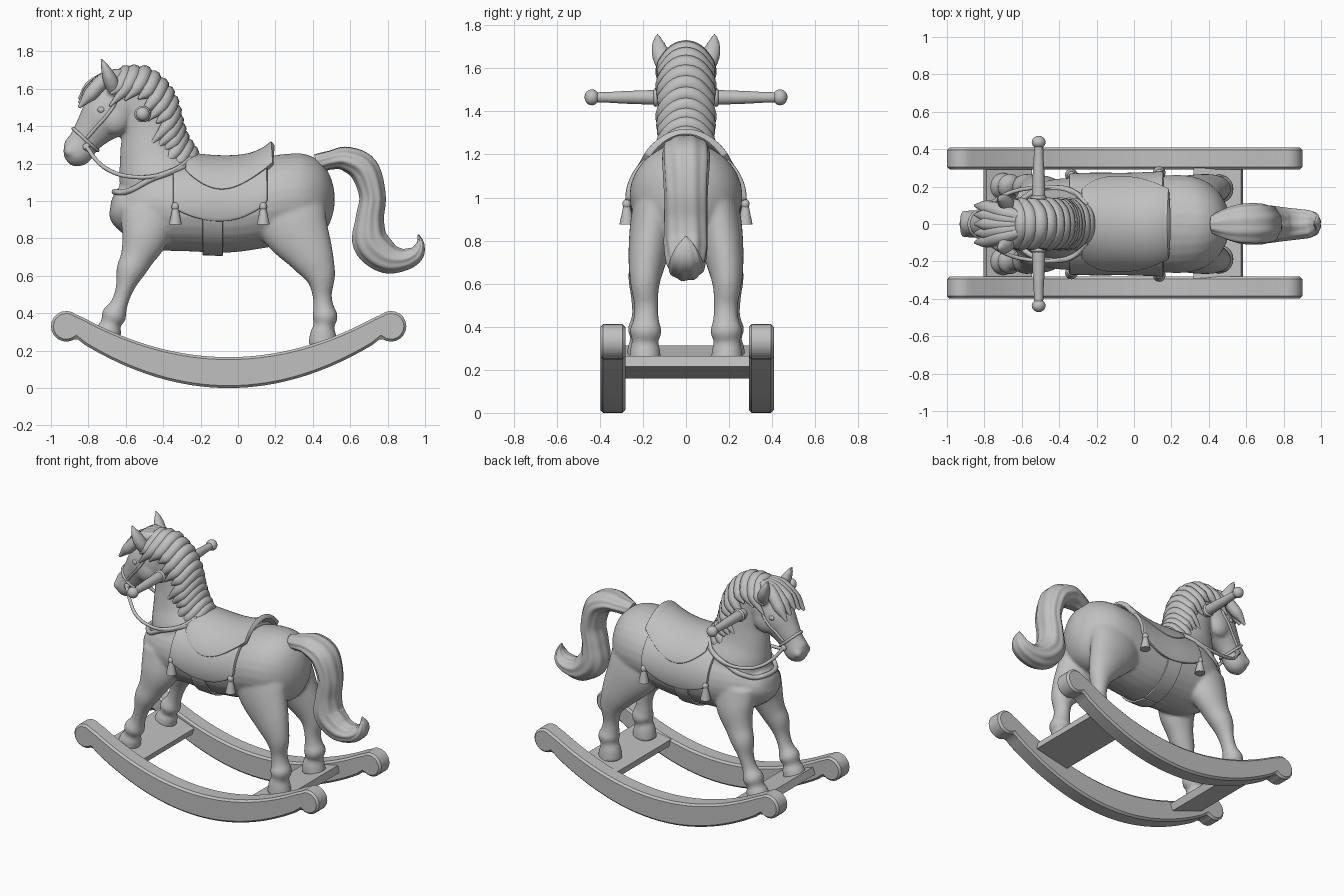
import bpy, bmesh, math
from mathutils import Vector
from mathutils.bvhtree import BVHTree

if "Cube" in bpy.data.objects:
    bpy.data.objects.remove(bpy.data.objects["Cube"])

grey = bpy.data.materials.new("plain grey")
grey.use_nodes = True
COLOR = (0.53, 0.53, 0.53, 1)
grey.diffuse_color = COLOR
grey.node_tree.nodes["Principled BSDF"].inputs["Base Color"].default_value = COLOR


def select(obs):
    bpy.ops.object.select_all(action='DESELECT')
    for o in obs:
        o.select_set(True)
    bpy.context.view_layer.objects.active = obs[0]


def finish(ob):
    """Apply modifiers, add colour and smooth shading."""
    select([ob])
    bpy.ops.object.convert(target='MESH')
    ob.data.materials.clear()
    ob.data.materials.append(grey)
    bpy.ops.object.shade_smooth_by_angle(angle=math.radians(40))
    return ob


def from_bmesh(name, bm):
    bmesh.ops.recalc_face_normals(bm, faces=bm.faces)
    me = bpy.data.meshes.new(name)
    bm.to_mesh(me)
    bm.free()
    ob = bpy.data.objects.new(name, me)
    bpy.context.collection.objects.link(ob)
    return ob


def spline(pts, steps=6):
    """Smooth Catmull-Rom resampling of tuples of any size."""
    p = [pts[0]] + list(pts) + [pts[-1]]
    out = []
    for i in range(1, len(p) - 2):
        for k in range(steps):
            t = k / steps
            out.append([0.5 * (2 * b + (c - a) * t + (2 * a - 5 * b + 4 * c - d) * t * t
                               + (3 * b - a - 3 * c + d) * t ** 3)
                        for a, b, c, d in zip(p[i - 1], p[i], p[i + 1], p[i + 2])])
    return out + [list(pts[-1])]


def loft(name, pts, side=1, seg=28, groove=0.0, strands=9):
    """Elliptical sections (x, y, z, half width, half depth) along a path."""
    rings = spline(pts)
    bm = bmesh.new()
    loops = []
    for i, (x, y, z, ry, rn) in enumerate(rings):
        a, b = rings[max(i - 1, 0)], rings[min(i + 1, len(rings) - 1)]
        t = (Vector(b[:3]) - Vector(a[:3])).normalized()
        s = Vector((0, 1, 0))
        s = (s - t * s.dot(t)).normalized()
        n = t.cross(s)
        loop = []
        for k in range(seg):
            w = 2 * math.pi * k / seg
            g = 1 + groove * math.cos(strands * w + i * 0.08)
            v = Vector((x, y, z)) + s * max(ry, .004) * g * math.cos(w) + n * max(rn, .004) * g * math.sin(w)
            loop.append(bm.verts.new((v.x, v.y * side, v.z)))
        loops.append(loop)
    for p, q in zip(loops, loops[1:]):
        for k in range(seg):
            j = (k + 1) % seg
            bm.faces.new((p[k], p[j], q[j], q[k]))
    bm.faces.new(loops[0])
    bm.faces.new(loops[-1])
    return from_bmesh(name, bm)


def tube(name, pts, radii, cyclic=False):
    cu = bpy.data.curves.new(name, 'CURVE')
    cu.dimensions, cu.bevel_depth, cu.bevel_resolution = '3D', 1, 3
    cu.resolution_u, cu.use_fill_caps = 6, True
    sp = cu.splines.new('BEZIER')
    sp.bezier_points.add(len(pts) - 1)
    sp.use_cyclic_u = cyclic
    for i, (bp, p) in enumerate(zip(sp.bezier_points, pts)):
        bp.co = p
        bp.radius = radii[i] if isinstance(radii, (list, tuple)) else radii
        bp.handle_left_type = bp.handle_right_type = 'AUTO'
    ob = bpy.data.objects.new(name, cu)
    bpy.context.collection.objects.link(ob)
    return finish(ob)


def ball(name, loc, scale):
    bpy.ops.mesh.primitive_uv_sphere_add(segments=20, ring_count=12, location=loc)
    ob = bpy.context.object
    ob.name, ob.scale = name, scale
    return ob


# Horse: trunk, neck, head and legs fused into one smooth body
TRUNK = [(-.665, 0, 1.03, .03, .03), (-.645, 0, 1.02, .1, .08), (-.58, 0, .985, .18, .16),
         (-.45, 0, .97, .235, .225), (-.25, 0, .965, .25, .235), (-.05, 0, .965, .25, .24),
         (.1, 0, .98, .255, .235), (.25, 0, 1.01, .262, .24), (.36, 0, 1.01, .24, .24),
         (.44, 0, 1.01, .185, .2), (.49, 0, 1.01, .11, .13), (.515, 0, 1.01, .03, .05)]
NECK = [(-.36, 0, 1, .2, .24), (-.42, 0, 1.13, .19, .22), (-.45, 0, 1.25, .14, .185),
        (-.47, 0, 1.38, .115, .155), (-.5, 0, 1.5, .105, .14), (-.55, 0, 1.6, .095, .11),
        (-.6, 0, 1.66, .07, .05)]
HEAD = [(-.54, 0, 1.56, .08, .1), (-.63, 0, 1.51, .105, .14), (-.71, 0, 1.45, .105, .135),
        (-.77, 0, 1.385, .085, .105), (-.82, 0, 1.32, .07, .085), (-.86, 0, 1.265, .074, .085),
        (-.89, 0, 1.235, .062, .065), (-.915, 0, 1.215, .03, .03)]
HIND = [(.25, .11, 1.02, .12, .2), (.3, .15, .87, .11, .185), (.39, .18, .71, .088, .125),
        (.44, .19, .6, .068, .082), (.45, .185, .5, .055, .052), (.457, .185, .43, .06, .056),
        (.465, .187, .38, .074, .068), (.46, .19, .335, .062, .056), (.455, .19, .29, .07, .07),
        (.455, .19, .23, .076, .08)]
FORE = [(-.48, .13, .95, .1, .15), (-.495, .16, .82, .1, .13), (-.54, .18, .7, .082, .09),
        (-.578, .195, .62, .073, .075), (-.607, .2, .53, .055, .048), (-.635, .2, .45, .052, .046),
        (-.662, .2, .39, .07, .066), (-.68, .2, .345, .058, .054), (-.69, .2, .31, .07, .068),
        (-.71, .2, .25, .076, .076)]
EAR = [(-.655, .085, 1.58, .03, .035), (-.68, .108, 1.64, .044, .04), (-.705, .126, 1.7, .036, .028),
       (-.735, .135, 1.77, .004, .004)]
parts = [loft("horse", TRUNK), loft("neck", NECK), loft("head", HEAD)]
for s in (1, -1):
    parts += [loft("hind_leg", HIND, s), loft("front_leg", FORE, s), loft("ear", EAR, s),
              ball("cheek", (-.66, s * .065, 1.44), (.08, .05, .085)),
              ball("nostril", (-.9, s * .045, 1.265), (.03, .03, .03))]
select(parts)
bpy.ops.object.join()
horse = bpy.context.object
remesh = horse.modifiers.new("fuse", 'REMESH')
remesh.mode, remesh.voxel_size, remesh.use_smooth_shade = 'VOXEL', .011, True
smooth = horse.modifiers.new("soften", 'SMOOTH')
smooth.iterations, smooth.factor = 6, .5
finish(horse)
bpy.context.view_layer.update()
tree = BVHTree.FromPolygons([horse.matrix_world @ v.co for v in horse.data.vertices],
                            [p.vertices[:] for p in horse.data.polygons])


def snug(p, off=.006):
    loc, normal, _, _ = tree.find_nearest(Vector(p))
    return loc + normal * off


# Tail
TAIL = [(.42, 0, 1.2, .05, .05), (.5, 0, 1.22, .085, .05), (.58, 0, 1.225, .105, .065),
        (.675, 0, 1.17, .108, .078), (.72, 0, 1.03, .1, .07), (.705, 0, .9, .098, .075),
        (.71, 0, .78, .1, .095), (.79, 0, .7, .09, .085), (.88, 0, .685, .08, .06),
        (.95, 0, .715, .07, .045), (.975, 0, .77, .045, .022), (.965, 0, .82, .004, .004)]
finish(loft("tail", TAIL, seg=72, groove=.035))

# Mane: uneven locks arching over the crest, and forelock
crest = spline([(-.6, 1.685), (-.5, 1.685), (-.41, 1.62), (-.355, 1.53), (-.33, 1.43),
                (-.3, 1.34), (-.25, 1.26)], 2)
for i, (x, z) in enumerate(crest):
    drop = .8 + .25 * (i * 2 % 3)
    side = [(x - .1 * drop, .118, z - .14 * drop), (x - .035, .1, z - .075)]
    lock = side + [(x, 0, z)] + [(a, -b, c) for a, b, c in reversed(side)]
    tube("mane_lock", lock, [.006, .038, .042, .038, .006])
for y in (-.09, -.045, 0, .045, .09):
    tube("forelock", [(-.6, y * .4, 1.68), (-.7, y * .7, 1.655), (-.79, y, 1.605 - abs(y) * .4),
                      (-.85, y * 1.1, 1.545 - abs(y) * .5)], [.03, .042, .038, .008])

# Saddle pieces wrapped around the trunk
trunk = spline(TRUNK, 12)


def wrap(name, x0, x1, reach, lift, thick):
    bm = bmesh.new()
    nx, na = 20, 40
    grid = []
    for i in range(nx + 1):
        u = i / nx
        x = x0 + (x1 - x0) * u
        _, _, zc, ry, rz = min(trunk, key=lambda r: abs(r[0] - x))
        row = []
        for k in range(na + 1):
            f = 2 * k / na - 1
            a = f * reach(u)
            h = lift(u) * (1 - .8 * f * f)
            row.append(bm.verts.new((x, (ry + .012 + h * .3) * math.sin(a),
                                     zc + (rz + .012 + h) * math.cos(a))))
        grid.append(row)
    for p, q in zip(grid, grid[1:]):
        for k in range(na):
            bm.faces.new((p[k], p[k + 1], q[k + 1], q[k]))
    bmesh.ops.smooth_vert(bm, verts=bm.verts, factor=.3, use_axis_x=True, use_axis_y=True, use_axis_z=True)
    ob = from_bmesh(name, bm)
    solid = ob.modifiers.new("thickness", 'SOLIDIFY')
    solid.thickness, solid.offset = thick, 0
    bevel = ob.modifiers.new("round", 'BEVEL')
    bevel.width, bevel.segments = thick * .3, 2
    return finish(ob)


wrap("saddle_blanket", -.35, .16, lambda u: 1.55 + .32 * math.sin(math.pi * u) ** .7, lambda u: 0, .024)
wrap("saddle_seat", -.28, .19, lambda u: .7 + .5 * math.sin(math.pi * u ** .8),
     lambda u: .006 + .03 * (1 - u) ** 3 + .055 * u ** 5, .032)
wrap("girth", -.19, -.08, lambda u: math.pi * .999, lambda u: -.004, .014)

# Tassels on the blanket corners
for s in (1, -1):
    for x, y in ((-.335, .262), (.135, .275)):
        bpy.ops.mesh.primitive_cone_add(vertices=16, radius1=.034, radius2=.016, depth=.085,
                                        location=(x, s * y, .918))
        bpy.context.object.name = "tassel"
        finish(bpy.context.object)
        finish(ball("tassel_knot", (x, s * y, .97), (.02, .02, .024)))

# Breast collar, bridle and reins
ring = [2 * math.pi * k / 20 for k in range(20)]
tube("breast_collar", [snug((-.46 + .22 * math.cos(a), .23 * math.sin(a), 1.13 + .07 * math.cos(a)), .004)
                       for a in ring], .016, True)
tube("noseband", [snug((-.815 - .08 * math.cos(a), .09 * math.sin(a), 1.325 + .07 * math.cos(a)), .002)
                  for a in ring], .009, True)
for s in (1, -1):
    tube("cheek_strap", [snug((x, s * .12, z), .002) for x, z in
                         ((-.81, 1.33), (-.76, 1.39), (-.71, 1.45), (-.66, 1.52), (-.63, 1.59))], .009)
    tube("rein", [(-.81, s * .078, 1.29), (-.75, s * .12, 1.21), (-.67, s * .165, 1.155),
                  (-.57, s * .19, 1.13), snug((-.44, s * .22, 1.14), .012),
                  snug((-.33, s * .2, 1.18), .012), (-.25, s * .1, 1.23)], .011)
    finish(ball("bit_ring", (-.81, s * .075, 1.29), (.02, .012, .02)))
    finish(ball("eye", snug((-.735, s * .11, 1.49), -.004), (.02, .012, .016)))

# Handle bar through the neck
for s in (1, -1):
    tube("handle", [(-.51, s * y, 1.465) for y in (0, .14, .28, .36, .44)], [.036, .036, .031, .026, .024])
    finish(ball("handle_knob", (-.51, s * .437, 1.465), (.037, .034, .037)))
    finish(ball("handle_collar", (-.51, s * .14, 1.465), (.044, .018, .044)))

# Rockers with rounded ends
N = 32
curve = [i / N * 2 - 1 for i in range(N + 1)]
arc = [math.radians(-130 + 260 * k / 14) for k in range(15)]
outline = [(.77 * u, .39 * (.77 * u) ** 2) for u in curve]
outline += [(.868 + .082 * math.cos(a), .33 + .082 * math.sin(a)) for a in arc]
outline += [(-.78 * u, .165 + .35 * (.78 * u) ** 2) for u in curve]
outline += [(-.868 - .082 * math.cos(a), .33 - .082 * math.sin(a)) for a in arc]
for s in (1, -1):
    bm = bmesh.new()
    face = bm.faces.new([bm.verts.new((u - .05, s * .345 - .053, z)) for u, z in outline])
    out = bmesh.ops.extrude_face_region(bm, geom=[face])
    bmesh.ops.translate(bm, vec=(0, .116, 0), verts=[g for g in out["geom"] if isinstance(g, bmesh.types.BMVert)])
    rocker = from_bmesh("rocker", bm)
    bevel = rocker.modifiers.new("round", 'BEVEL')
    bevel.width, bevel.segments = .013, 1
    finish(rocker)

# Cross boards under the hooves
for name, x, z, tilt in (("front_board", -.675, .245, 20), ("rear_board", .45, .212, -12)):
    bpy.ops.mesh.primitive_cube_add(size=1, location=(x, 0, z), rotation=(0, math.radians(tilt), 0))
    board = bpy.context.object
    board.name, board.scale = name, (.26, .6, .05)
    finish(board)
